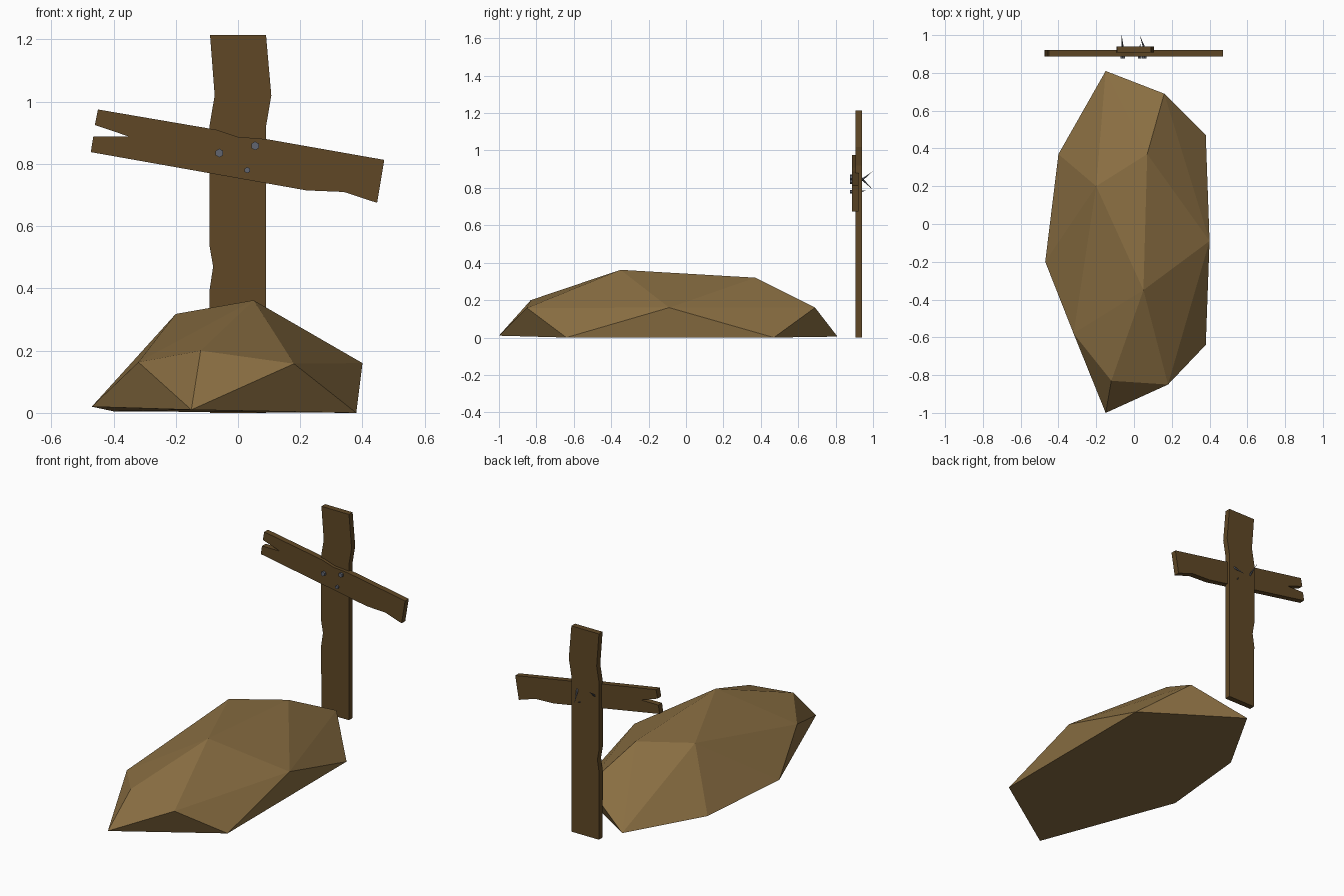
import bpy, bmesh
from mathutils import Vector

cube = bpy.data.objects.get("Cube")
if cube:
    bpy.data.objects.remove(cube)


def material(name, colour):
    m = bpy.data.materials.new(name)
    m.use_nodes = True
    m.diffuse_color = (*colour, 1)
    bsdf = m.node_tree.nodes["Principled BSDF"]
    bsdf.inputs["Base Color"].default_value = (*colour, 1)
    bsdf.inputs["Roughness"].default_value = 0.9
    return m


earth = material("dry earth", (0.25, 0.155, 0.054))
wood = material("dark wood", (0.115, 0.064, 0.019))
iron = material("grey iron", (0.12, 0.13, 0.16))


def finish(bm, name, mat):
    bmesh.ops.recalc_face_normals(bm, faces=bm.faces)
    mesh = bpy.data.meshes.new(name)
    bm.to_mesh(mesh)
    bm.free()
    mesh.materials.append(mat)
    obj = bpy.data.objects.new(name, mesh)
    bpy.context.collection.objects.link(obj)
    return obj


def plank(name, outline, front, back):
    """Board cut from an x-z outline, running from front to back in y."""
    bm = bmesh.new()
    face = bm.faces.new([bm.verts.new((x, front, z)) for x, z in outline])
    out = bmesh.ops.extrude_face_region(bm, geom=[face])
    moved = [g for g in out["geom"] if isinstance(g, bmesh.types.BMVert)]
    bmesh.ops.translate(bm, verts=moved, vec=(0, back - front, 0))
    return finish(bm, name, wood)


def rod(bm, start, end, r1, r2, sides):
    """Tapered rod between two points."""
    start, end = Vector(start), Vector(end)
    axis = end - start
    made = bmesh.ops.create_cone(bm, cap_ends=True, segments=sides,
                                 radius1=r1, radius2=r2, depth=axis.length)
    turn = axis.to_track_quat("Z", "Y")
    for v in made["verts"]:
        v.co = turn @ v.co + (start + end) / 2


# Faceted earth mound: ground ring, shoulder and ridge wrapped in a hull
ground = [(-.15, -1, .01), (.38, -.64, 0), (.38, .47, 0),
          (-.15, .81, .005), (-.40, .37, .005), (-.47, -.2, .02)]
shoulder = [(.18, -.85, .158), (.40, -.09, .16), (.16, .69, .16),
            (-.32, -.58, .163)]
ridge = [(-.12, -.83, .2), (.05, -.35, .362), (-.2, .2, .318), (.07, .37, .32)]
bm = bmesh.new()
for p in ground + shoulder + ridge:
    bm.verts.new(p)
bmesh.ops.convex_hull(bm, input=bm.verts)
finish(bm, "earth_mound", earth)

# Upright post with worn edges
plank("post", [(-.09, 0), (.09, 0), (.09, .92), (.107, 1.02), (.09, 1.215),
               (-.09, 1.215), (-.075, 1.02), (-.092, .92), (-.092, .54),
               (-.08, .47), (-.092, .39)], .907, .941)

# Tilted crossboard, split at one end and chipped at the other
plank("crossboard", [(-.45, .975), (-.46, .925), (-.35, .888), (-.465, .888),
                     (-.473, .838), (.22, .715), (.34, .71), (.447, .675),
                     (.47, .813), (.09, .88), (0, .887), (-.07, .91)],
      .888, .922)

# Nails: flat head in front, bent spike poking out behind
nails = [((-.06, .835), (-.065, 1.0, .89), .014),
         ((.055, .858), (.03, 1.0, .79), .014),
         ((.03, .78), (.035, .96, .785), .010)]
for i, ((x, z), tip, radius) in enumerate(nails, 1):
    bm = bmesh.new()
    rod(bm, (x, .876, z), (x, .89, z), radius, radius, 6)
    rod(bm, (x, .89, z), (x, .935, z), radius * .5, radius * .5, 6)
    rod(bm, (x, .93, z), tip, radius * .5, 0, 6)
    finish(bm, f"nail_{i}", iron)
